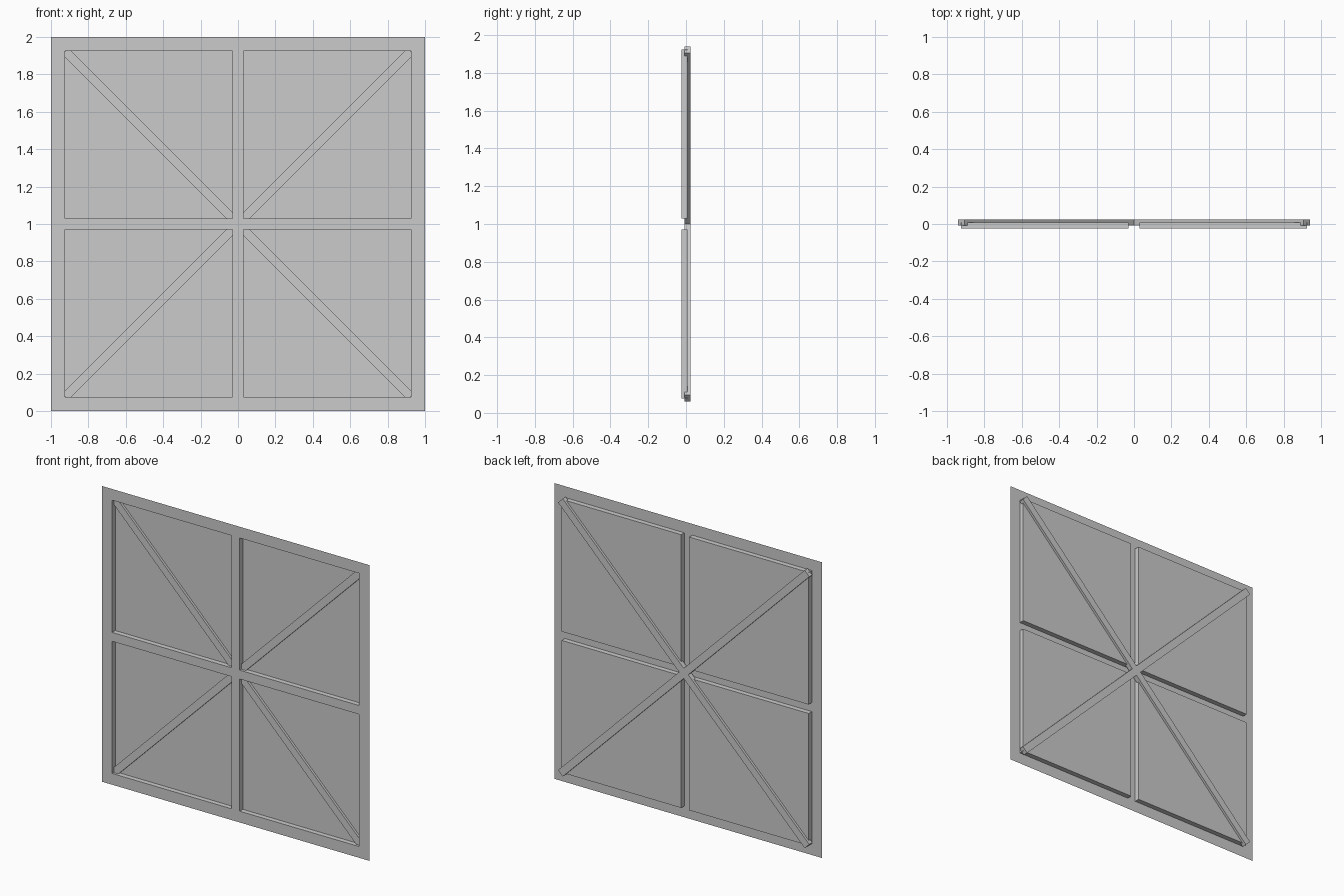
import bpy, bmesh, math
from mathutils import Matrix

if "Cube" in bpy.data.objects:
    bpy.data.objects.remove(bpy.data.objects["Cube"])

FRONT, PANE = -0.025, 0.0085   # y of the frame sheet and of the recessed panes
cuts = [-1, -0.924, -0.03, 0.03, 0.924, 1]


def finish(bm, name):
    mesh = bpy.data.meshes.new(name)
    bm.to_mesh(mesh)
    bm.free()
    obj = bpy.data.objects.new(name, mesh)
    bpy.context.collection.objects.link(obj)
    return obj


# Pressed sheet: flat frame with four recessed panes
bm = bmesh.new()
grid = [[bm.verts.new((x, FRONT, z + 1)) for z in cuts] for x in cuts]
panes = []
for i in range(5):
    for j in range(5):
        f = bm.faces.new((grid[i][j], grid[i + 1][j],
                          grid[i + 1][j + 1], grid[i][j + 1]))
        if i in (1, 3) and j in (1, 3):
            panes.append(f)
for f in panes:
    new = bmesh.ops.extrude_discrete_faces(bm, faces=[f])["faces"][0]
    for v in new.verts:
        v.co.y = PANE
bmesh.ops.recalc_face_normals(bm, faces=bm.faces)
bm.normal_update()
frame_normal = next(f for f in bm.faces if min(v.co.x for v in f.verts) < -0.99).normal
if frame_normal.y > 0:
    bmesh.ops.reverse_faces(bm, faces=bm.faces)
finish(bm, "panel_sheet")

# Two diagonal braces, running corner to corner through the pane plane
for name, angle in (("brace_rising", -45), ("brace_falling", 45)):
    bm = bmesh.new()
    bmesh.ops.create_cube(
        bm, size=1,
        matrix=Matrix.Translation((0, PANE, 1))
        @ Matrix.Rotation(math.radians(angle), 4, 'Y')
        @ Matrix.Diagonal((2.61, 0.033, 0.049, 1)))
    finish(bm, name)
